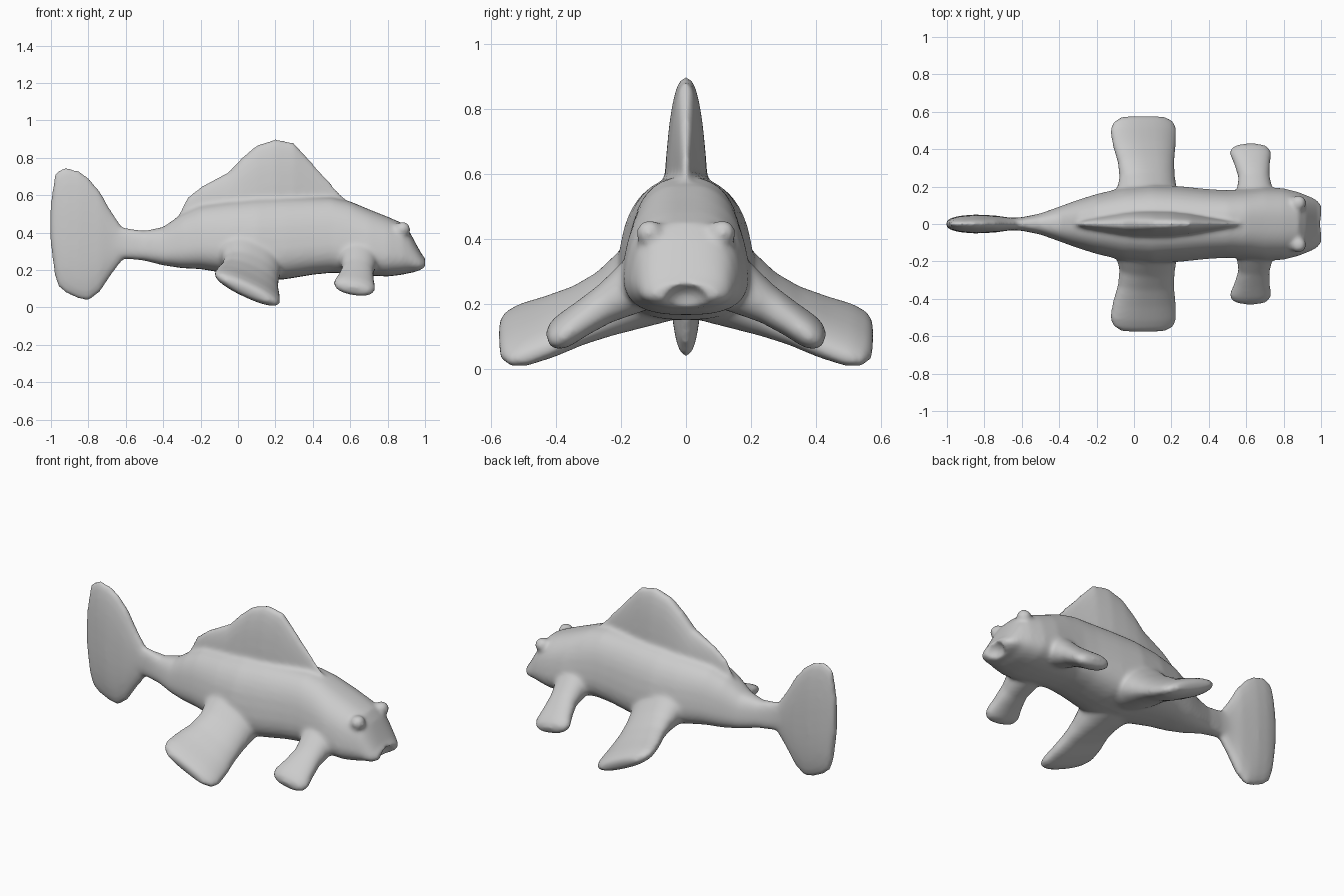
import bpy, bmesh, math
from mathutils import Vector, Matrix

cube = bpy.data.objects.get("Cube")
if cube:
    bpy.data.objects.remove(cube)

grey = bpy.data.materials.new("clay_grey")
grey.use_nodes = True
colour = (0.6, 0.6, 0.6, 1)
grey.diffuse_color = colour
grey.node_tree.nodes["Principled BSDF"].inputs["Base Color"].default_value = colour

SIDES = 32
bm = bmesh.new()


def power(value, p):
    return math.copysign(abs(value) ** p, value)


def skin(rings):
    """Join a row of closed rings and cap both ends."""
    rows = [[bm.verts.new(p) for p in ring] for ring in rings]
    for a, b in zip(rows, rows[1:]):
        for i in range(SIDES):
            j = (i + 1) % SIDES
            bm.faces.new((a[i], a[j], b[j], b[i]))
    bm.faces.new(rows[0])
    bm.faces.new(rows[-1])


def loft_along_x(sections, taper, square):
    """Sections are x, half width, bottom, top; taper narrows the top."""
    rings = []
    for x, half, low, high in sections:
        ring = []
        for i in range(SIDES):
            a = math.tau * i / SIDES
            c, s = power(math.cos(a), square), power(math.sin(a), square)
            ring.append((x, half * c * (1 - taper * s), (low + high) / 2 + s * (high - low) / 2))
        rings.append(ring)
    skin(rings)


def side_fin(sections, tilt, side):
    """Sections are centre x, y, z, half chord and half thickness."""
    rings = []
    for x, y, z, chord, thick in sections:
        ring = []
        for i in range(SIDES):
            a = math.tau * i / SIDES
            u, v = chord * power(math.cos(a), 0.85), thick * math.sin(a)
            # Thickness leans outward to follow the drooping fin
            ring.append((x + u * math.cos(tilt) + v * math.sin(tilt),
                         side * (y + v * 0.4),
                         z - u * math.sin(tilt) + v * math.cos(tilt)))
        rings.append(ring)
    skin(rings)


# Body and head
loft_along_x([
    (-0.72, 0.03, 0.27, 0.46), (-0.6, 0.035, 0.26, 0.425), (-0.5, 0.055, 0.25, 0.41),
    (-0.4, 0.09, 0.225, 0.43), (-0.3, 0.125, 0.21, 0.50), (-0.2, 0.155, 0.205, 0.545),
    (-0.05, 0.19, 0.18, 0.57), (0.1, 0.205, 0.15, 0.585), (0.25, 0.195, 0.15, 0.59),
    (0.4, 0.18, 0.175, 0.59), (0.5, 0.175, 0.185, 0.59), (0.6, 0.18, 0.18, 0.567),
    (0.7, 0.19, 0.17, 0.525), (0.8, 0.185, 0.165, 0.485), (0.88, 0.165, 0.175, 0.45),
    (0.92, 0.15, 0.185, 0.40), (0.96, 0.135, 0.19, 0.325), (0.985, 0.12, 0.2, 0.28),
    (1.003, 0.095, 0.215, 0.262)], 0.17, 0.75)

# Dorsal fin
loft_along_x([
    (-0.33, 0.012, 0.42, 0.47), (-0.27, 0.022, 0.42, 0.59), (-0.2, 0.035, 0.42, 0.645),
    (-0.05, 0.058, 0.42, 0.725), (0.02, 0.062, 0.42, 0.8), (0.1, 0.062, 0.42, 0.868),
    (0.2, 0.06, 0.42, 0.9), (0.3, 0.05, 0.42, 0.88), (0.4, 0.035, 0.42, 0.77),
    (0.5, 0.022, 0.42, 0.66), (0.58, 0.012, 0.42, 0.575)], 0.3, 0.75)

# Tail fin
loft_along_x([
    (-1.003, 0.018, 0.34, 0.56), (-0.98, 0.03, 0.17, 0.71), (-0.96, 0.037, 0.11, 0.735),
    (-0.92, 0.045, 0.075, 0.75), (-0.85, 0.05, 0.045, 0.73), (-0.8, 0.048, 0.035, 0.695),
    (-0.74, 0.045, 0.08, 0.625), (-0.68, 0.036, 0.17, 0.52), (-0.62, 0.03, 0.25, 0.43)], 0.1, 0.9)

for side in (-1, 1):
    # Large side fins
    side_fin([
        (0.06, 0.08, 0.28, 0.19, 0.11), (0.065, 0.17, 0.245, 0.175, 0.1),
        (0.07, 0.25, 0.2, 0.16, 0.075), (0.065, 0.33, 0.165, 0.165, 0.06),
        (0.055, 0.42, 0.13, 0.185, 0.055), (0.05, 0.5, 0.105, 0.196, 0.05),
        (0.05, 0.545, 0.093, 0.18, 0.04), (0.045, 0.573, 0.088, 0.13, 0.022)],
        math.radians(25), side)
    # Small front fins
    side_fin([
        (0.64, 0.08, 0.29, 0.12, 0.08), (0.645, 0.17, 0.25, 0.1, 0.075),
        (0.642, 0.25, 0.2, 0.085, 0.055), (0.632, 0.32, 0.155, 0.098, 0.048),
        (0.622, 0.38, 0.115, 0.115, 0.045), (0.62, 0.41, 0.098, 0.1, 0.035),
        (0.622, 0.425, 0.09, 0.06, 0.018)],
        math.radians(10), side)
    # Eyes
    bmesh.ops.create_icosphere(bm, subdivisions=3, radius=0.042,
                               matrix=Matrix.Translation((0.88, side * 0.112, 0.418)))

bmesh.ops.recalc_face_normals(bm, faces=bm.faces)
mesh = bpy.data.meshes.new("fish_body")
bm.to_mesh(mesh)
bm.free()
fish = bpy.data.objects.new("fish_body", mesh)
bpy.context.collection.objects.link(fish)
mesh.materials.append(grey)

# Cutter for the mouth hollow
bpy.ops.mesh.primitive_uv_sphere_add(radius=1, location=(1.025, 0, 0.205))
cutter = bpy.context.object
cutter.name = "mouth_cutter"
cutter.scale = (0.075, 0.075, 0.06)
cutter.hide_render = True
cutter.hide_set(True)
cutter.display_type = 'WIRE'

# Fuse the parts, hollow the mouth and soften the joins
fuse = fish.modifiers.new("fuse", 'REMESH')
fuse.mode = 'VOXEL'
fuse.voxel_size = 0.01
mouth = fish.modifiers.new("mouth", 'BOOLEAN')
mouth.operation = 'DIFFERENCE'
mouth.solver = 'EXACT'
mouth.object = cutter
refuse = fish.modifiers.new("even_surface", 'REMESH')
refuse.mode = 'VOXEL'
refuse.voxel_size = 0.01
refuse.use_smooth_shade = True
soften = fish.modifiers.new("soften", 'SMOOTH')
soften.factor = 0.5
soften.iterations = 12

# Bake the modifiers so the cutter can go
bpy.context.view_layer.update()
graph = bpy.context.evaluated_depsgraph_get()
final = bpy.data.meshes.new_from_object(fish.evaluated_get(graph))
fish.modifiers.clear()
fish.data = final
final.name = "fish_body"
final.materials.clear()
final.materials.append(grey)
for face in final.polygons:
    face.use_smooth = True
    face.material_index = 0
bpy.data.objects.remove(cutter)
